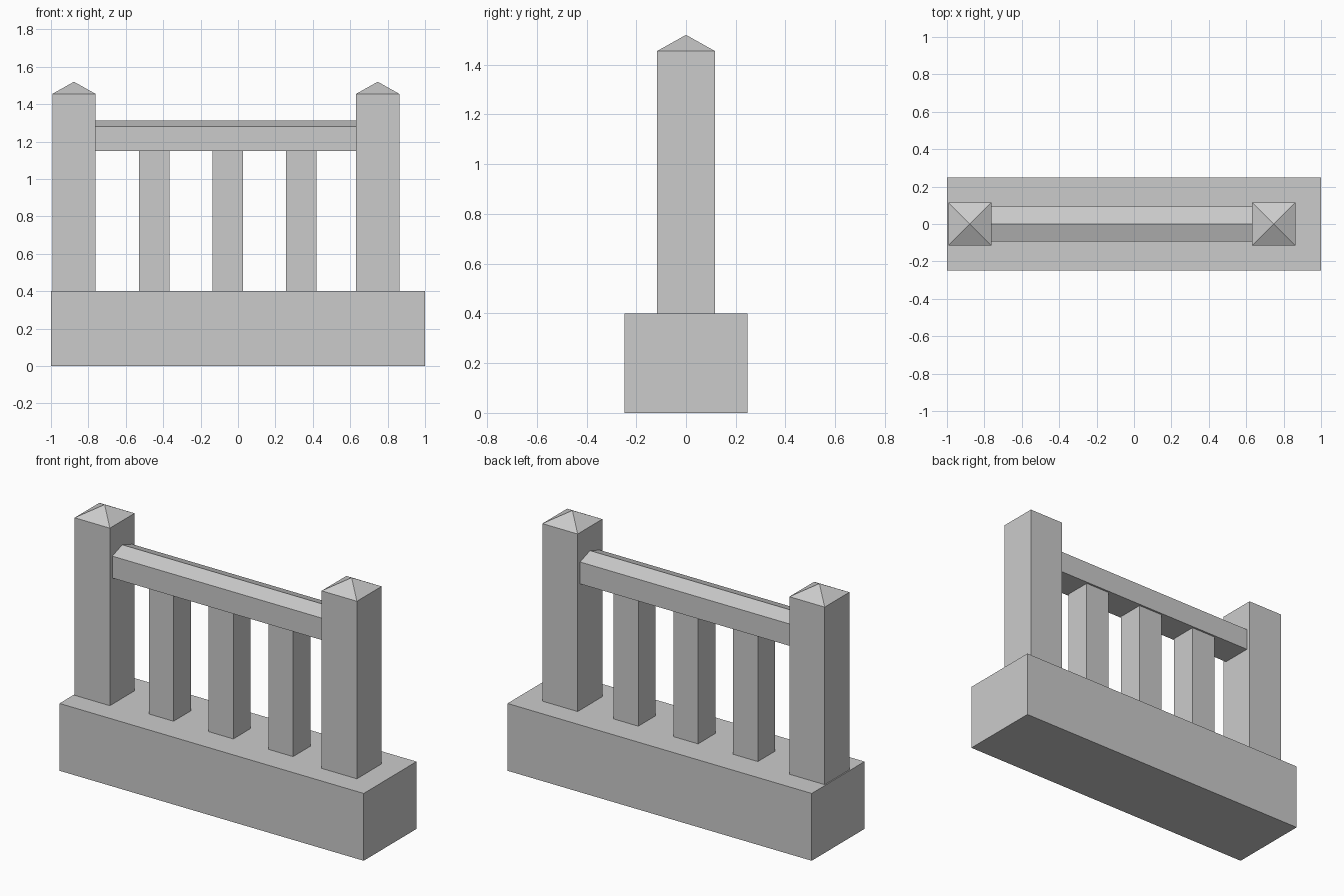
import bpy
import bmesh

if "Cube" in bpy.data.objects:
    bpy.data.objects.remove(bpy.data.objects["Cube"])

stone = bpy.data.materials.new("grey stone")
stone.use_nodes = True
GREY = (0.6, 0.6, 0.6, 1)
stone.diffuse_color = GREY
stone.node_tree.nodes["Principled BSDF"].inputs["Base Color"].default_value = GREY


def prism(name, profile, axis, length):
    """Extrude a closed profile of points along an axis vector."""
    bm = bmesh.new()
    face = bm.faces.new([bm.verts.new(p) for p in profile])
    out = bmesh.ops.extrude_face_region(bm, geom=[face])
    top = [v for v in out["geom"] if isinstance(v, bmesh.types.BMVert)]
    bmesh.ops.translate(bm, verts=top, vec=[a * length for a in axis])
    return bm


def finish(name, bm):
    bmesh.ops.recalc_face_normals(bm, faces=bm.faces[:])
    mesh = bpy.data.meshes.new(name)
    bm.to_mesh(mesh)
    bm.free()
    mesh.materials.append(stone)
    obj = bpy.data.objects.new(name, mesh)
    bpy.context.collection.objects.link(obj)


def block(name, x, width, depth, bottom, top, peak=0):
    """Upright block, optionally with a pyramid cap rising by peak."""
    w, d = width / 2, depth / 2
    base = [(x - w, -d, bottom), (x + w, -d, bottom), (x + w, d, bottom), (x - w, d, bottom)]
    bm = prism(name, base, (0, 0, 1), top - bottom)
    if peak:
        cap = [f for f in bm.faces if all(abs(v.co.z - top) < 1e-4 for v in f.verts)]
        tip = bmesh.ops.poke(bm, faces=cap)["verts"]
        tip[0].co.z += peak
    finish(name, bm)


# Plinth
block("base", 0, 2, 0.496, 0, 0.4)

# End posts with pyramid caps
for side, x in (("right", -0.877), ("left", 0.747)):
    block(side + "_post", x, 0.232, 0.232, 0.4, 1.455, peak=0.065)

# Balusters
for i in range(3):
    block(f"baluster_{i + 1}", -0.448 + i * 0.393, 0.163, 0.163, 0.4, 1.15)

# Handrail with a ridged top
section = [(-0.093, 1.15), (0.093, 1.15), (0.093, 1.28), (0, 1.312), (-0.093, 1.28)]
finish("handrail", prism("handrail", [(-0.761, y, z) for y, z in section], (1, 0, 0), 1.392))
